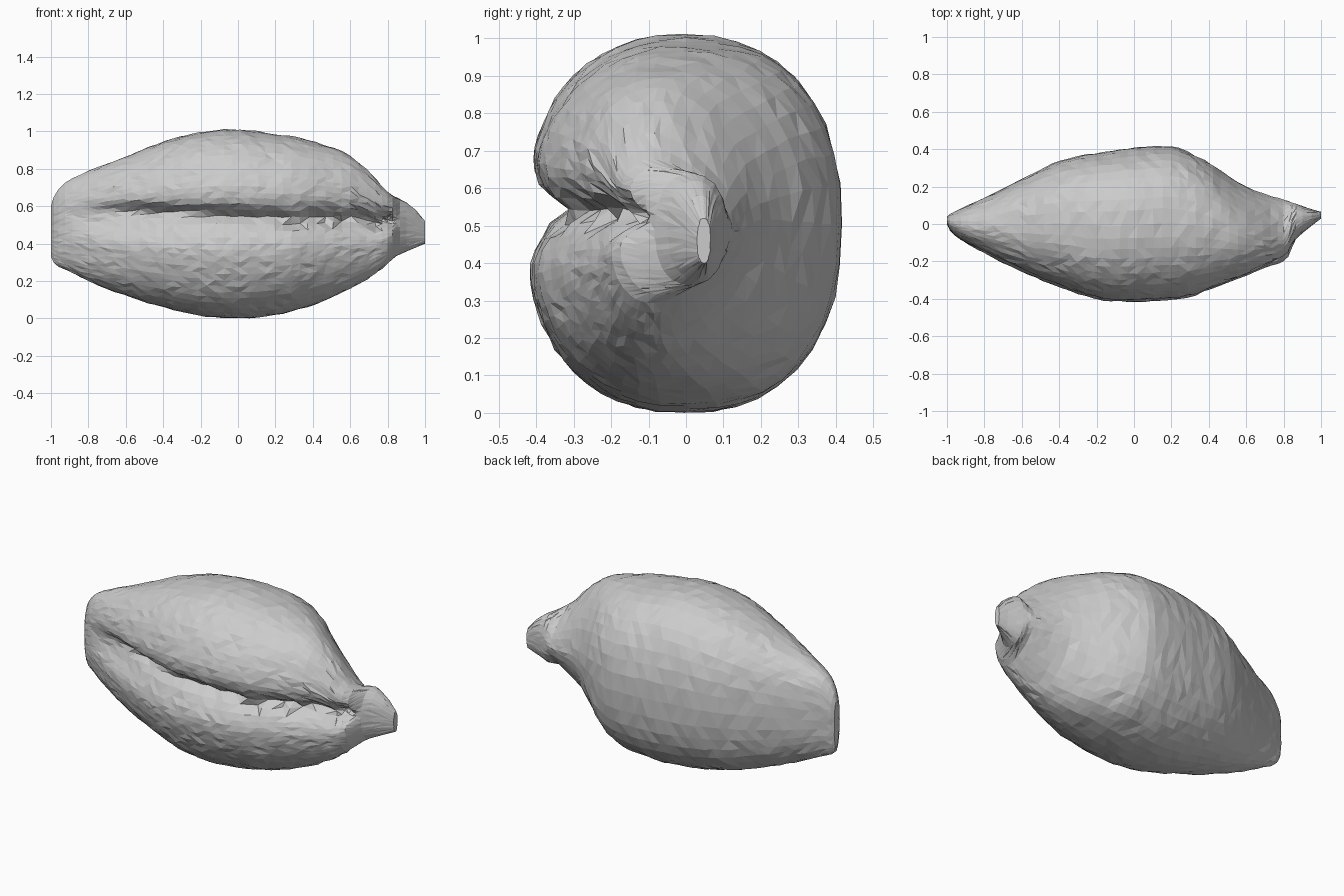
import bpy, bmesh, math, random

if "Cube" in bpy.data.objects:
    bpy.data.objects.remove(bpy.data.objects["Cube"])

random.seed(4)

# shell stations along x: x, top z, bottom z, back y, front y
ST = [(-1, .60, .33, .04, -.0), (-.98, .66, .29, .055, -.04), (-.92, .73, .26, .085, -.09),
      (-.8, .785, .20, .14, -.155), (-.6, .865, .12, .24, -.25), (-.4, .945, .06, .335, -.33),
      (-.2, .995, .015, .38, -.395), (0, 1.01, .0, .405, -.41), (.2, .985, .02, .415, -.40),
      (.3, .97, .04, .38, -.385), (.4, .945, .07, .325, -.35), (.5, .915, .11, .26, -.31),
      (.6, .87, .16, .20, -.27), (.7, .785, .215, .16, -.23), (.78, .695, .275, .135, -.205),
      (.83, .655, .32, .12, -.17), (.86, .64, .34, .11, -.09), (.93, .60, .37, .085, -.025),
      (1, .52, .40, .065, .03)]


def sample(x):
    """Smoothly interpolated station values (cubic Hermite)."""
    i = 0
    while i < len(ST) - 2 and x > ST[i + 1][0]:
        i += 1
    a, b = ST[i], ST[i + 1]
    p, n = ST[max(i - 1, 0)], ST[min(i + 2, len(ST) - 1)]
    h = b[0] - a[0]
    t = (x - a[0]) / h
    out = []
    for k in range(1, 5):
        m0 = (b[k] - p[k]) / (b[0] - p[0]) * h
        m1 = (n[k] - a[k]) / (n[0] - a[0]) * h
        out.append((2*t**3 - 3*t*t + 1)*a[k] + (t**3 - 2*t*t + t)*m0
                   + (3*t*t - 2*t**3)*b[k] + (t**3 - t*t)*m1)
    return out


def ramp(x, a, b):
    t = min(max((x - a) / (b - a), 0), 1)
    return t * t * (3 - 2 * t)


def spow(v, e):
    return math.copysign(abs(v) ** e, v)


def section(x, count):
    """Egg-shaped ring with the lipped slit pressed into its front."""
    zt, zb, yb, yf = sample(x)
    zc, hz = (zt + zb) / 2, (zt - zb) / 2
    fade = 1 - ramp(x, .8, .87)
    yc = (yb + yf) / 2 - .05 * ramp(x, .35, .7) * fade
    groove = ramp(x, -1, -.6) * fade
    yf -= .02 * groove * hz / .5            # lips stand proud of the slit
    slit = ramp(x, -.9, -.3) * fade
    teeth = .02 * ramp(x, -.15, .2) * fade
    zs = .55 - .045 * x + random.uniform(-teeth, teeth)
    w = .35 + .65 * hz / .5
    r = .001 + .003 * hz / .5
    ring = []
    for j in range(count):
        t = 2 * math.pi * j / count
        t -= .5 * fade * math.sin(t)        # more points near the slit
        c, s = math.cos(t), math.sin(t)
        back = c < 0
        e = 2 / 2.3
        if back:
            # shoulder thins towards the back near the stem
            e = 2 / (2.35 - .8 * ramp(x, .3, .7) * fade)
        z = zc + hz * spow(s, e)
        y = yc - ((yb - yc) if back else (yc - yf)) * spow(c, e)
        if not back:
            y += .065 * groove * math.exp(-((z - .53) / (.1 * w)) ** 2)
            y += .06 * slit * math.exp(-((z - zs) / .03) ** 2)
        ring.append((x + (random.uniform(-.005, .005) if abs(x) < .8 else 0),
                     y + random.uniform(-r, r), max(z + random.uniform(-r, r), 0)))
    return ring


# shell body with its pointed stem end
COUNT = 56
xs = [-1, -.985, -.96, -.925] + [-.885 + .045 * i for i in range(37)] + \
     [.77, .8, .825, .845, .865, .9, .95, 1]
bm = bmesh.new()
rings = [[bm.verts.new(p) for p in section(x, COUNT)] for x in xs]
for a, b in zip(rings, rings[1:]):
    for j in range(COUNT):
        k = (j + 1) % COUNT
        q = (a[j], b[j], b[k], a[k])
        d = random.randint(0, 1)            # irregular triangle facets
        bm.faces.new((q[d], q[d + 1], q[d + 2]))
        bm.faces.new((q[d], q[d + 2], q[(d + 3) % 4]))

# end caps
for ring in (rings[0], rings[-1]):
    mid = [sum(v.co[i] for v in ring) / COUNT for i in range(3)]
    c = bm.verts.new(mid)
    for j in range(COUNT):
        bm.faces.new((ring[j], ring[(j + 1) % COUNT], c))

bmesh.ops.recalc_face_normals(bm, faces=bm.faces)
mesh = bpy.data.meshes.new("shell")
bm.to_mesh(mesh)
bm.free()
shell = bpy.data.objects.new("shell", mesh)
bpy.context.collection.objects.link(shell)
